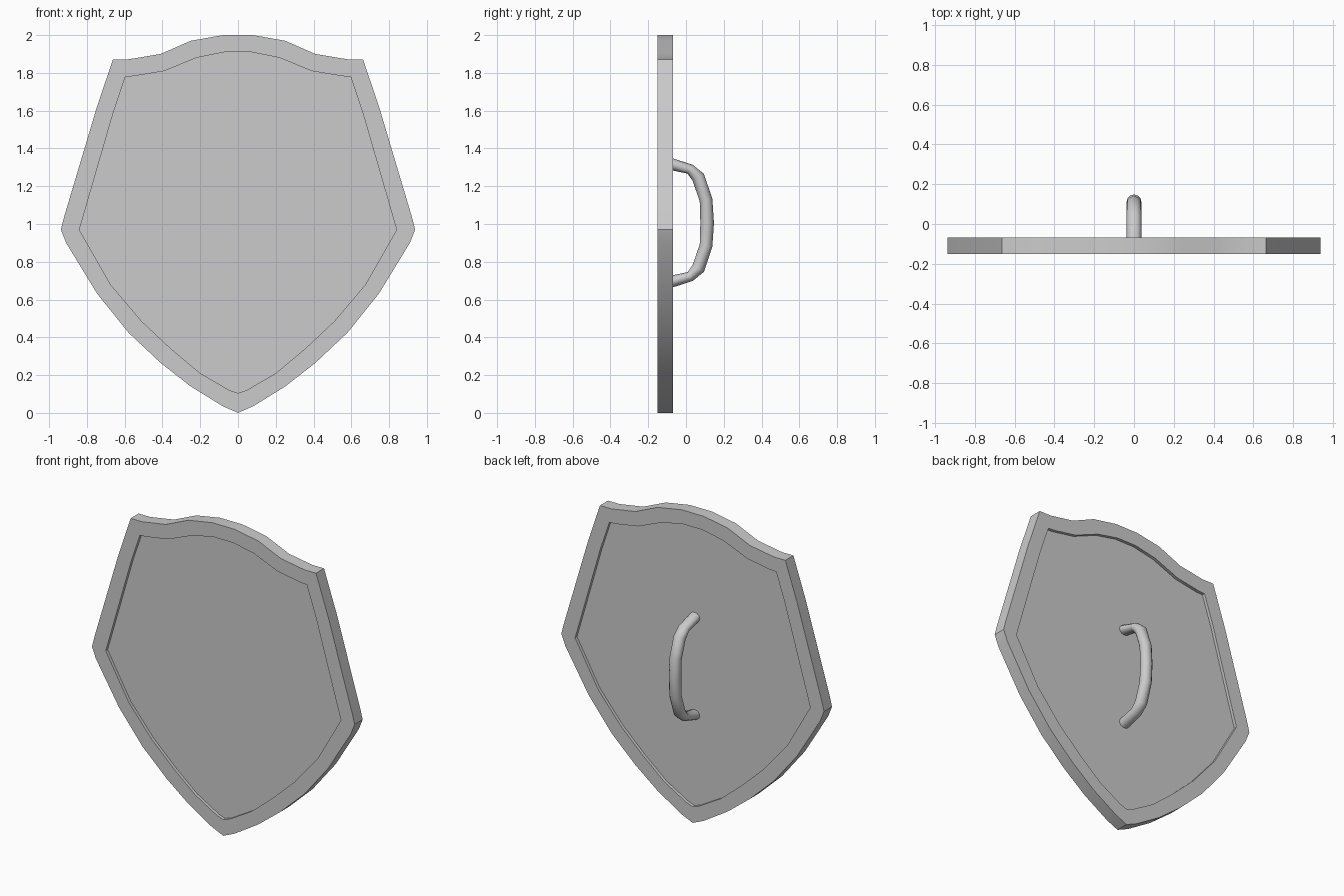
import bpy, bmesh, math
from mathutils import Vector

if "Cube" in bpy.data.objects:
    bpy.data.objects.remove(bpy.data.objects["Cube"])

# Right half of the rim: outer x, z and inner x, z from top to bottom
HALF = [
    (.08, 2.0, .07, 1.91), (.25, 1.97, .22, 1.88), (.41, 1.90, .39, 1.81),
    (.58, 1.872, .55, 1.783), (.662, 1.872, .596, 1.78), (.75, 1.61, .66, 1.59),
    (.92, 1.04, .828, 1.01), (.938, .97, .84, .97), (.91, .90, .82, .935),
    (.745, .63, .675, .68), (.58, .425, .51, .485), (.41, .265, .35, .335),
    (.25, .14, .20, .21), (.08, .035, .045, .12), (0, 0, 0, .105)]
LOOP = HALF + [(-a, b, -c, d) for a, b, c, d in reversed(HALF[:-1])]
OUTER = [(p[0], p[1]) for p in LOOP]
INNER = [(p[2], p[3]) for p in LOOP]
FRONT, BACK, RECESS = -.15, -.068, .02


def finish(name, bm, angle):
    bmesh.ops.recalc_face_normals(bm, faces=bm.faces)
    me = bpy.data.meshes.new(name)
    bm.to_mesh(me)
    bm.free()
    ob = bpy.data.objects.new(name, me)
    bpy.context.collection.objects.link(ob)
    bpy.ops.object.select_all(action='DESELECT')
    ob.select_set(True)
    bpy.context.view_layer.objects.active = ob
    bpy.ops.object.shade_smooth_by_angle(angle=math.radians(angle))
    return ob


def ring(bm, points, y):
    return [bm.verts.new((x, y, z)) for x, z in points]


def bridge(bm, a, b):
    n = len(a)
    for i in range(n):
        j = (i + 1) % n
        bm.faces.new((a[i], a[j], b[j], b[i]))


# Raised rim: a closed band with a rectangular section
bm = bmesh.new()
loops = [ring(bm, OUTER, FRONT), ring(bm, OUTER, BACK),
         ring(bm, INNER, BACK), ring(bm, INNER, FRONT)]
for i in range(4):
    bridge(bm, loops[i], loops[(i + 1) % 4])
finish("shield_rim", bm, 30)

# Recessed panel inside the rim, sunk on both sides
bm = bmesh.new()
a = ring(bm, INNER, FRONT + RECESS)
b = ring(bm, INNER, BACK - RECESS)
bm.faces.new(a)
bm.faces.new(b)
finish("shield_panel", bm, 30)

# Handle: round section swept along a bowed grip, mirrored about mid height
MID = 1.006
TOP = [(-.10, .317, .031), (-.07, .309, .031), (.022, .284, .027),
       (.065, .241, .035), (.106, .121, .034)]   # y, height above MID, radius
PATH = TOP + [(.112, 0, .036)] + [(y, -h, r) for y, h, r in reversed(TOP)]
SIDES = 12
bm = bmesh.new()
rings = []
for i, (y, h, r) in enumerate(PATH):
    p, q = PATH[max(i - 1, 0)], PATH[min(i + 1, len(PATH) - 1)]
    prev_dir = Vector((0, y - p[0], h - p[1]))
    next_dir = Vector((0, q[0] - y, q[1] - h))
    t = (prev_dir.normalized() + next_dir.normalized()).normalized()
    n = Vector((0, -t.z, t.y))
    ring_verts = []
    for k in range(SIDES):
        ang = 2 * math.pi * k / SIDES
        ring_verts.append(bm.verts.new(
            Vector((.037 * math.cos(ang), y, MID + h)) + n * r * math.sin(ang)))
    rings.append(ring_verts)
for a, b in zip(rings, rings[1:]):
    bridge(bm, a, b)
bm.faces.new(rings[0])
bm.faces.new(rings[-1])
finish("handle", bm, 50)
